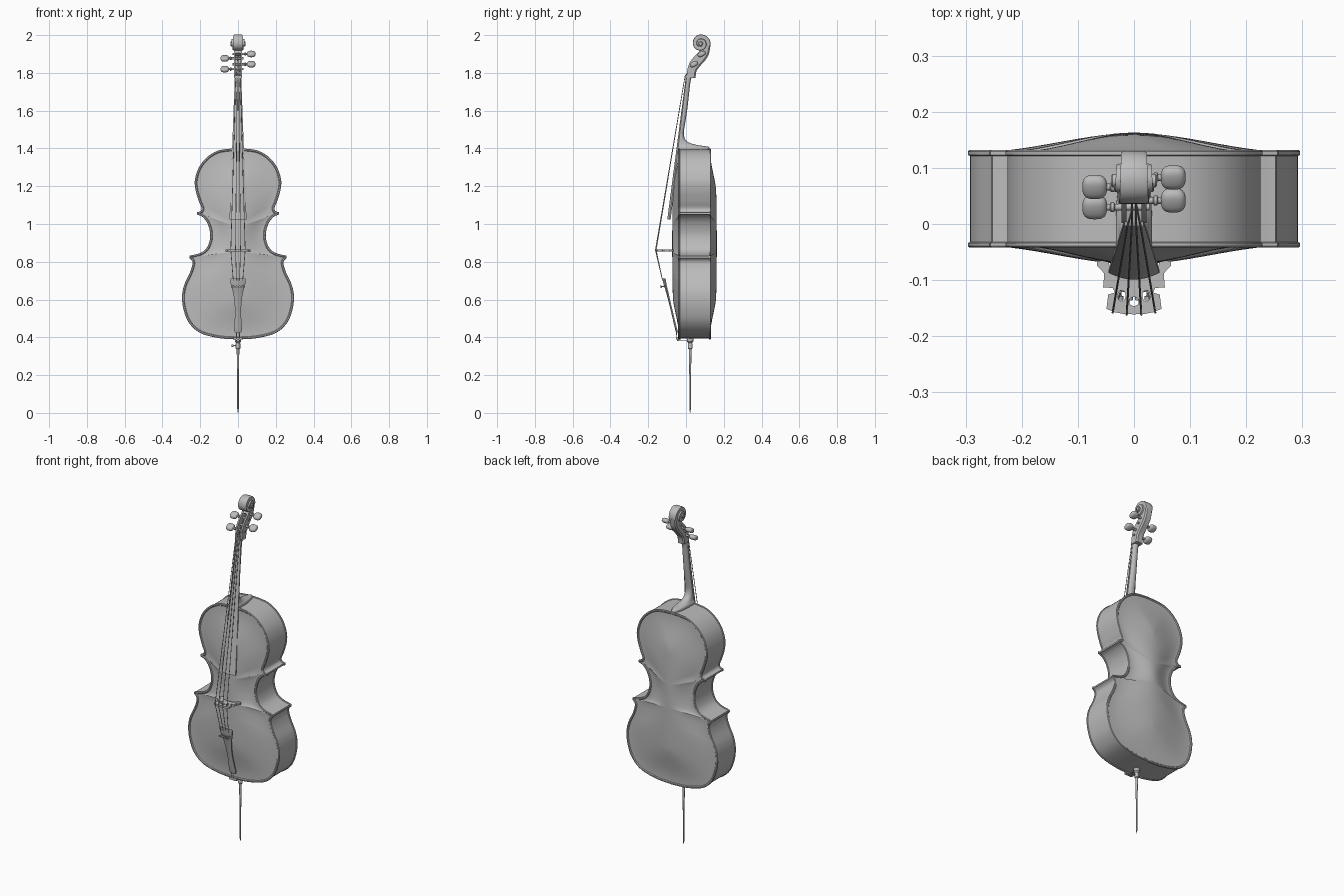
import bpy, bmesh, math
from mathutils import Vector

if "Cube" in bpy.data.objects:
    bpy.data.objects.remove(bpy.data.objects["Cube"])

grey = bpy.data.materials.new("plain grey")
grey.diffuse_color = (0.5, 0.5, 0.5, 1)
grey.use_nodes = True
grey.node_tree.nodes["Principled BSDF"].inputs["Base Color"].default_value = grey.diffuse_color


def finish(ob, angle=35):
    ob.data.materials.clear()
    ob.data.materials.append(grey)
    bpy.ops.object.select_all(action='DESELECT')
    ob.select_set(True)
    bpy.context.view_layer.objects.active = ob
    if ob.type == 'CURVE':
        bpy.ops.object.convert(target='MESH')
        ob = bpy.context.object
    bpy.ops.object.shade_smooth_by_angle(angle=math.radians(angle))
    return ob


def loft(name, rings, caps=True, angle=35):
    """Skin a list of closed rings of 3D points."""
    bm = bmesh.new()
    vs = [[bm.verts.new(p) for p in r] for r in rings]
    n = len(rings[0])
    for a, b in zip(vs, vs[1:]):
        for i in range(n):
            j = (i + 1) % n
            bm.faces.new((a[i], a[j], b[j], b[i]))
    if caps:
        bm.faces.new(vs[0])
        bm.faces.new(vs[-1])
    bmesh.ops.remove_doubles(bm, verts=bm.verts, dist=1e-5)
    bmesh.ops.recalc_face_normals(bm, faces=bm.faces)
    me = bpy.data.meshes.new(name)
    bm.to_mesh(me)
    bm.free()
    ob = bpy.data.objects.new(name, me)
    bpy.context.collection.objects.link(ob)
    return finish(ob, angle)


def lathe(name, profile, origin, axis=(0, 0, 1), n=20):
    """Turn (radius, distance) pairs about an axis."""
    q = Vector(axis).to_track_quat('Z', 'Y')
    o = Vector(origin)
    return loft(name, [[o + q @ Vector((r * math.cos(k * math.tau / n), r * math.sin(k * math.tau / n), s))
                        for k in range(n)] for r, s in profile])


def tube(name, pts, r):
    cu = bpy.data.curves.new(name, 'CURVE')
    cu.dimensions = '3D'
    cu.bevel_depth, cu.bevel_resolution, cu.use_fill_caps = r, 2, True
    sp = cu.splines.new('POLY')
    sp.points.add(len(pts) - 1)
    for p, c in zip(sp.points, pts):
        p.co = (*c, 1)
    ob = bpy.data.objects.new(name, cu)
    bpy.context.collection.objects.link(ob)
    return finish(ob)


def smooth_path(pts, k=7):
    """Catmull-Rom samples through points of any dimension."""
    v = [Vector(p) for p in pts]
    v = [2 * v[0] - v[1]] + v + [2 * v[-1] - v[-2]]
    out = []
    for a, b, c, d in zip(v, v[1:], v[2:], v[3:]):
        for s in range(k):
            t = s / k
            out.append(0.5 * (2 * b + (c - a) * t + (2 * a - 5 * b + 4 * c - d) * t * t
                              + (3 * b - a - 3 * c + d) * t ** 3))
    return out + [v[-2]]


# Body outline (x, z): upper bout, waist, lower bout, then mirrored
upper = [(0, 1.40), (.05, 1.398), (.11, 1.387), (.165, 1.353), (.207, 1.30), (.228, 1.235), (.225, 1.18),
         (.207, 1.12), (.193, 1.085), (.198, 1.069), (.217, 1.062)]
waist = [(.217, 1.05), (.188, 1.037), (.163, 1.005), (.148, .955), (.151, .91), (.17, .868), (.205, .845), (.256, .832)]
lower = [(.258, .82), (.243, .803), (.243, .78), (.256, .74), (.284, .68), (.296, .62), (.289, .55), (.26, .477),
         (.2, .423), (.1, .396), (0, .389)]
half = smooth_path(upper) + smooth_path(waist) + smooth_path(lower)
outline = half + [Vector((-p.x, p.y)) for p in half[-2:0:-1]]
N = len(outline)
inward = []
for i in range(N):
    t = (outline[(i + 1) % N] - outline[i - 1]).normalized()
    inward.append(Vector((t.y, -t.x)))
for _ in range(4):
    inward = [(inward[i - 1] + inward[i] + inward[(i + 1) % N]).normalized() for i in range(N)]


def inset(d):
    return [p + m * d for p, m in zip(outline, inward)]


loft("ribs", [[(p.x, y, p.y) for p in inset(.004)] for y in (-.036, .127)], caps=False)


def plate(name, y_in, y_out, height):
    """Arched plate with a rounded lip and a shallow groove."""
    s = 1 if y_out > y_in else -1
    edge = [(.004, y_in), (.0, y_in + s * .002), (0, y_out - s * .003), (.003, y_out), (.009, y_out),
            (.013, y_out - s * .004)]
    rings = [[(p.x, y, p.y) for p in inset(d)] for d, y in edge]
    base, zc = inset(.013), .895
    for k in range(1, 15):
        t = k / 14
        g = t * t * (3 - 2 * t)
        ring = []
        for p in base:
            z = p.y + (zc + (p.y - zc) * .55 - p.y) * t
            h = (height + .004) * g * (1 - .3 * ((z - zc) / .5) ** 2)
            ring.append((p.x * (1 - t), y_out + s * (h - .004), z))
        rings.append(ring)
    loft(name, rings, caps=False)


plate("front_plate", -.032, -.042, .031)
plate("back_plate", .121, .132, .031)

# Fingerboard: curved top, flat underside
rings = []
for z, y, w, sag in ((1.025, -.099, .045, .012), (1.777, -.001, .017, .004)):
    top = [(w * k / 6, y + sag * (k / 6) ** 2, z) for k in range(-6, 7)]
    rings.append(top + [(w, y + sag + .006, z), (-w, y + sag + .006, z)])
loft("fingerboard", rings)

# Neck with flared heel: z, front y, back y, half width
neck = [(1.777, .006, .03, .017), (1.74, .001, .022, .017), (1.6, -.016, .006, .019), (1.5, -.029, -.01, .022),
        (1.465, -.034, -.010, .023), (1.443, -.038, .000, .024), (1.428, -.04, .022, .025),
        (1.417, -.04, .065, .027), (1.411, -.04, .11, .03), (1.405, -.04, .124, .032), (1.39, -.04, .124, .032)]
rings = []
for p in smooth_path(neck, 3):
    z, f, b, w = p if len(p) == 4 else p[:4]
    rings.append([(w, f, z)] + [(w * math.cos(a * math.pi / 12), f + (b - f) * (.3 + .7 * math.sin(a * math.pi / 12)), z)
                                for a in range(13)] + [(-w, f, z)])
loft("neck", rings, angle=50)
loft("nut", [[(x, y, z) for x, y in ((-.017, -.004), (.017, -.004), (.018, .03), (-.018, .03))] for z in (1.774, 1.786)])

# Pegbox: open trough; front y, front z, back y, back z
box = [(.002, 1.774, .05, 1.772), (.008, 1.82, .056, 1.81), (.02, 1.855, .078, 1.84), (.045, 1.888, .103, 1.868),
       (.068, 1.912, .121, 1.90), (.085, 1.945, .130, 1.945)]
rings = []
path = smooth_path(box, 4)
for i, p in enumerate(path):
    f, b = Vector((p[0], p[1])), Vector((p[2], p[3]))
    w = .022
    d = .65 if 1 < i < len(path) - 6 else .02
    sec = [(-w, 0), (-w * .6, 0), (-w * .6, d), (w * .6, d), (w * .6, 0), (w, 0), (w, .85), (w * .7, 1), (-w * .7, 1), (-w, .85)]
    rings.append([(x, *f.lerp(b, v)) for x, v in sec])
loft("pegbox", rings)

# Scroll: spiral ribbon that widens towards the eye
rings = []
steps = 72
for i in range(steps + 1):
    u = i / steps
    a = u * math.tau * 1.9 - .25
    r = .054 - .010 * min(1, u * 3.8) - .030 * max(0, u - .2) / .8
    inner = max(r - .022, .002)
    w = .022 + .016 * u
    cy, sz = math.cos(a), math.sin(a)
    rings.append([(x, .077 + q * cy, 1.955 + q * sz) for x, q in
                  ((-w, inner), (-w, r - .002), (-w * .75, r), (w * .75, r), (w, r - .002), (w, inner))])
loft("scroll", rings)
lathe("scroll_eye", [(.009, -.041), (.012, -.038), (.012, .038), (.009, .041)], (0, .077, 1.955), (1, 0, 0))

# Tuning pegs: side, y, z
pegs = [(1, .083, 1.90), (-1, .066, 1.877), (1, .042, 1.846), (-1, .030, 1.82)]


def spow(v, e=.7):
    return math.copysign(abs(v) ** e, v)


for k, (s, y, z) in enumerate(pegs):
    lathe(f"peg_shaft_{k}", [(.006, -.028), (.006, .034), (.009, .036), (.009, .041), (.006, .043), (.006, .055)],
          (0, y, z), (s, 0, 0), 14)
    rings = []
    tilt = math.radians(28)
    for i in range(1, 16):
        a = math.pi * i / 16
        ring = []
        for j in range(24):
            b = math.tau * j / 24
            py, pz = .023 * spow(math.sin(a)) * spow(math.cos(b)), .014 * spow(math.sin(a)) * math.sin(b)
            ring.append((s * (.07 + .022 * spow(math.cos(a))), y + py * math.cos(tilt) - pz * math.sin(tilt),
                         z + py * math.sin(tilt) + pz * math.cos(tilt)))
        rings.append(ring)
    loft(f"peg_head_{k}", rings, angle=60)

# Bridge: flat profile with holes, in the x-y plane
side = [(0, -.161), (.02, -.160), (.036, -.157), (.049, -.151), (.046, -.126), (.034, -.122), (.038, -.114),
        (.055, -.113), (.053, -.088), (.066, -.074), (.066, -.066), (.046, -.066), (.042, -.080), (.022, -.090), (0, -.092)]
cu = bpy.data.curves.new("bridge", 'CURVE')
cu.dimensions, cu.fill_mode, cu.extrude = '2D', 'BOTH', .0055
holes = [[(cx + rx * math.cos(k * math.tau / 14), cy + ry * math.sin(k * math.tau / 14)) for k in range(14)]
         for cx, cy, rx, ry in ((0, -.138, .009, .008), (.022, -.128, .007, .01), (-.022, -.128, .007, .01))]
for loop in [side + [(-x, y) for x, y in side[-2:0:-1]]] + holes:
    sp = cu.splines.new('POLY')
    sp.points.add(len(loop) - 1)
    sp.use_cyclic_u = True
    for p, c in zip(sp.points, loop):
        p.co = (*c, 0, 1)
bridge = bpy.data.objects.new("bridge", cu)
bridge.location.z = .86
bpy.context.collection.objects.link(bridge)
finish(bridge)

# Tailpiece: z, front y, half width
tail = [(.712, -.123, .036), (.705, -.123, .041), (.675, -.117, .037), (.64, -.106, .027), (.59, -.093, .019),
        (.53, -.078, .016), (.47, -.064, .019), (.44, -.057, .021), (.426, -.053, .016)]
rings = []
for z, y, w in smooth_path(tail, 3):
    top = [(w * k / 5, y + .25 * w * (k / 5) ** 2, z) for k in range(-5, 6)]
    rings.append(top + [(w, y + .25 * w + .006, z), (-w, y + .25 * w + .006, z)])
loft("tailpiece", rings)

# Strings, fine tuners
for k, (xn, xb, xt) in enumerate(((.004, .013, .008), (-.004, -.013, -.008), (.012, .038, .025), (-.012, -.038, -.025))):
    yb = -.162 if k < 2 else -.158
    px = .003 if xn > 0 else -.003
    peg = next(p for p in (pegs[:2] if k < 2 else pegs[2:]) if p[0] * xn > 0)
    tube(f"string_{k}", [(px, peg[1] - .004, peg[2]), (xn, -.005, 1.783), (xb, yb, .862), (xt, -.124, .70)], .0018)
    lathe(f"fine_tuner_{k}", [(.003, 0), (.003, .022), (.006, .023), (.006, .03)], (xt, -.106, .672), (0, -1, -.15), 12)

# Saddle and tail cord
loft("saddle", [[(x, y, z) for x, y in ((-.025, -.05), (.025, -.05), (.025, -.03), (-.025, -.03))] for z in (.385, .40)])
for s in (-1, 1):
    tube("tail_cord", [(s * .008, -.048, .44), (s * .008, -.052, .402), (s * .008, -.046, .383), (s * .006, .012, .382)], .002)

# Endpin with collar and thumbscrew
lathe("endpin", [(.001, 0), (.004, .02), (.0045, .19), (.007, .33), (.007, .36)], (0, .022, 0))
lathe("endpin_collar", [(.009, .338), (.012, .342), (.012, .366), (.010, .370), (.017, .378), (.017, .40)], (0, .022, 0))
lathe("thumbscrew", [(.003, -.012), (.003, .024), (.007, .025), (.007, .034)], (0, .022, .356), (-1, 0, 0), 12)
